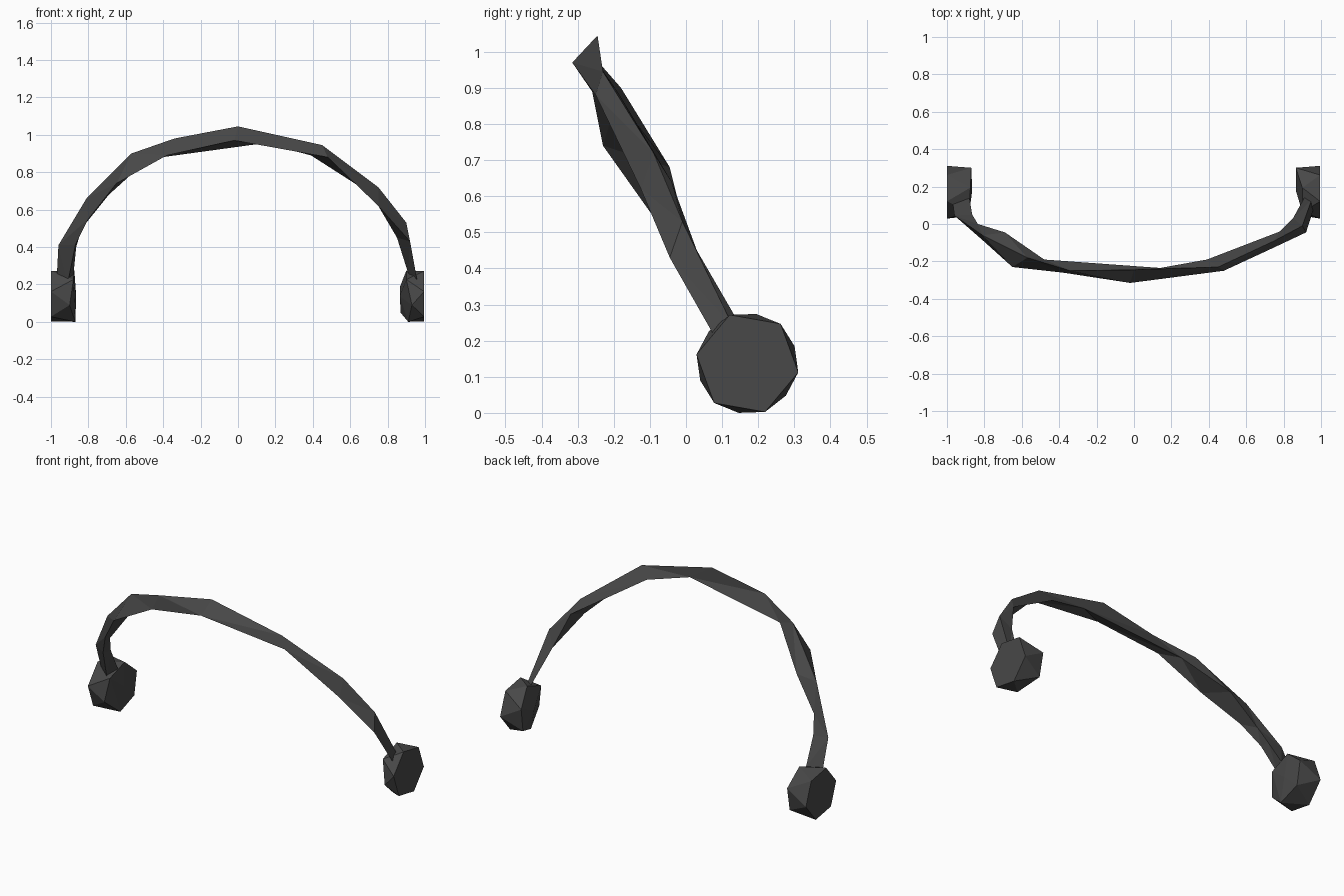
import bpy, bmesh
from math import cos, sin, radians

if "Cube" in bpy.data.objects:
    bpy.data.objects.remove(bpy.data.objects["Cube"])

dark = bpy.data.materials.new("dark_grey")
dark.diffuse_color = (0.065, 0.065, 0.065, 1)
dark.use_nodes = True
dark.node_tree.nodes["Principled BSDF"].inputs["Base Color"].default_value = dark.diffuse_color


def finish(bm, name):
    bmesh.ops.recalc_face_normals(bm, faces=bm.faces)
    me = bpy.data.meshes.new(name)
    bm.to_mesh(me)
    bm.free()
    me.materials.append(dark)
    bpy.context.collection.objects.link(bpy.data.objects.new(name, me))


# Headband: faceted three-sided tube; each ring is outer, front, back corner
rings = [
    [(-.97, .12, .22), (-.91, .08, .21), (-.88, .14, .25)],
    [(-.96, .045, .41), (-.87, -.015, .41), (-.865, .05, .40)],
    [(-.81, -.06, .66), (-.80, -.095, .55), (-.835, .00, .50)],
    [(-.57, -.18, .90), (-.65, -.23, .74), (-.69, -.045, .68)],
    [(-.34, -.25, .98), (-.38, -.26, .89), (-.48, -.19, .87)],
    [(0, -.245, 1.045), (-.02, -.315, .97), (.14, -.235, .955)],
    [(.45, -.23, .945), (.48, -.25, .88), (.39, -.19, .89)],
    [(.75, -.09, .72), (.75, -.125, .62), (.78, -.04, .64)],
    [(.90, -.01, .53), (.92, -.045, .43), (.85, .03, .45)],
    [(.95, .13, .24), (.96, .08, .21), (.91, .14, .26)],
]
bm = bmesh.new()
loops = [[bm.verts.new(p) for p in ring] for ring in rings]
for a, b in zip(loops, loops[1:]):
    for i in range(3):
        j = (i + 1) % 3
        bm.faces.new((a[i], a[j], b[j], b[i]))
bm.faces.new(loops[0])
bm.faces.new(loops[-1])
bmesh.ops.triangulate(bm, faces=bm.faces, quad_method='SHORT_EDGE')
finish(bm, "headband")


# Ear pads: outer hexagon, offset inner hexagon with its own depth per corner
def ear_pad(side, name, outer_x, inner_xs):
    bm = bmesh.new()
    for xs, radius, phase in (([outer_x] * 6, .143, 50), (inner_xs, .139, 20)):
        for k, x in enumerate(xs):
            t = radians(phase + 60 * k)
            bm.verts.new((side * x, .17 + radius * cos(t), .137 + radius * sin(t)))
    bm.verts.new((side * .865, .18, .137))
    bmesh.ops.convex_hull(bm, input=bm.verts)
    finish(bm, name)


ear_pad(-1, "left_ear_pad", 1.0, [.87, .875, .88, .90, .87, .87])
ear_pad(1, "right_ear_pad", .995, [.865, .90, .90, .93, .91, .87])
